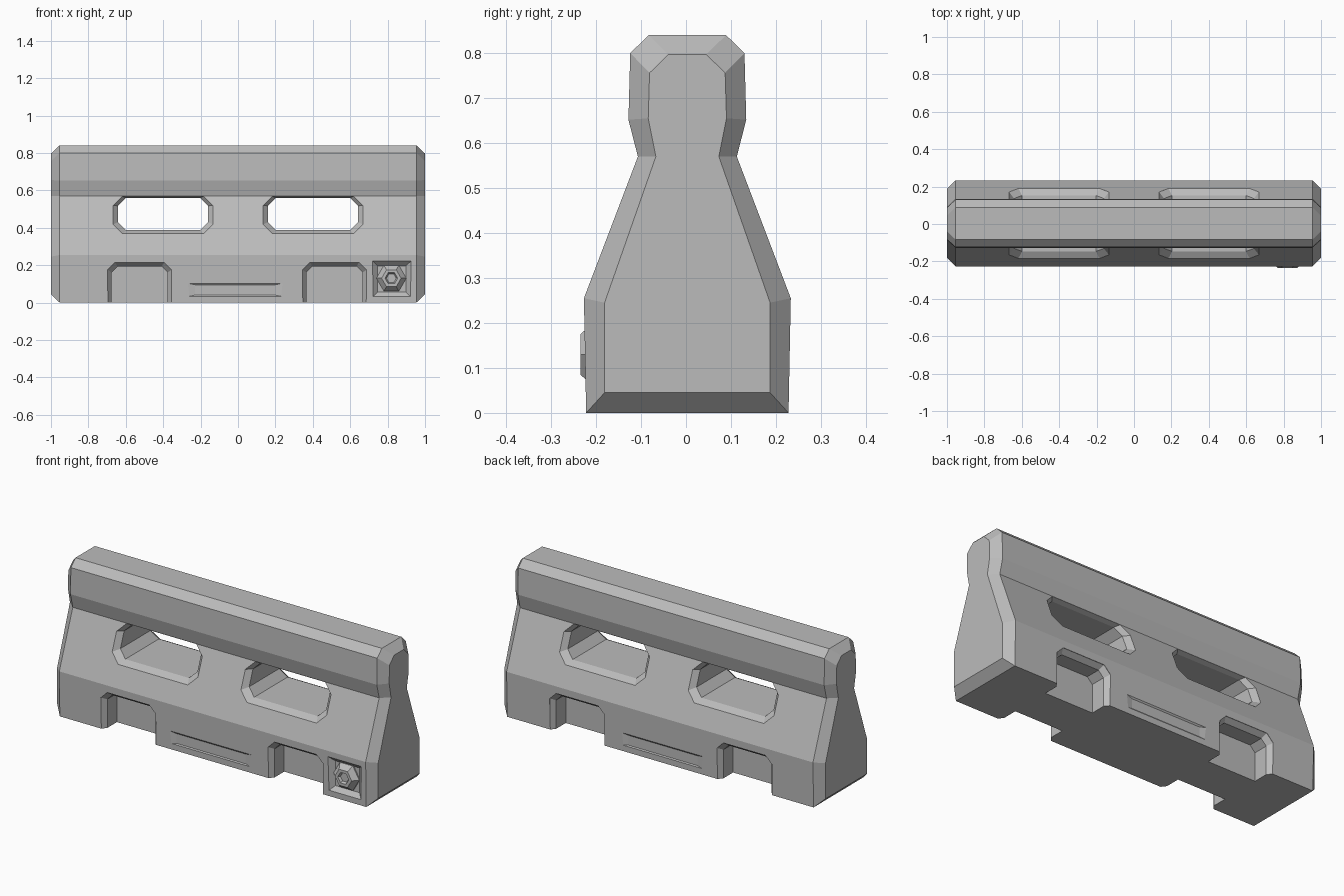
import bpy, bmesh, math

cube = bpy.data.objects.get("Cube")
if cube:
    bpy.data.objects.remove(cube, do_unlink=True)

concrete = bpy.data.materials.new("concrete_grey")
concrete.use_nodes = True
GREY = (0.5, 0.5, 0.5, 1)
concrete.diffuse_color = GREY
concrete.node_tree.nodes["Principled BSDF"].inputs["Base Color"].default_value = GREY


def loft(name, rings):
    """Closed solid skinned through rings of equal point count."""
    bm = bmesh.new()
    loops = [[bm.verts.new(p) for p in ring] for ring in rings]
    n = len(loops[0])
    for a, b in zip(loops, loops[1:]):
        for i in range(n):
            j = (i + 1) % n
            bm.faces.new((a[i], a[j], b[j], b[i]))
    bm.faces.new(loops[0])
    bm.faces.new(loops[-1])
    bmesh.ops.recalc_face_normals(bm, faces=bm.faces)
    mesh = bpy.data.meshes.new(name)
    bm.to_mesh(mesh)
    bm.free()
    mesh.materials.append(concrete)
    ob = bpy.data.objects.new(name, mesh)
    bpy.context.collection.objects.link(ob)
    return ob


def octagon(x0, x1, z0, z1, c):
    """Rectangle in x, z with chamfered corners."""
    return [(x0 + c, z0), (x1 - c, z0), (x1, z0 + c), (x1, z1 - c),
            (x1 - c, z1), (x0 + c, z1), (x0, z1 - c), (x0, z0 + c)]


def arch(x0, x1, z1, c):
    """Doorway outline open at the ground."""
    return [(x0, -0.05), (x1, -0.05), (x1, z1 - c), (x1 - c, z1),
            (x0 + c, z1), (x0, z1 - c)]


def rect(x0, x1, z0, z1):
    return [(x0, z0), (x1, z0), (x1, z1), (x0, z1)]


def at_depth(outline, y):
    """Place an x, z outline at a depth, which may depend on height."""
    return [(x, y(z) if callable(y) else y, z) for x, z in outline]


def cut(target, cutter):
    mod = target.modifiers.new(cutter.name, "BOOLEAN")
    mod.operation = "DIFFERENCE"
    mod.solver = "EXACT"
    mod.object = cutter
    cutter.hide_render = True
    cutter.hide_viewport = True
    cutter.display_type = "WIRE"


# Barrier body: bottle-shaped profile with smaller end faces
CENTRE = 0.003
outer = [(0.225, 0), (0.23, 0.255), (0.11, 0.57), (0.131, 0.652), (0.127, 0.8), (0.086, 0.84)]
inner = [(0.184, 0.045), (0.184, 0.245), (0.07, 0.57), (0.087, 0.655), (0.084, 0.756), (0.042, 0.797)]


def section(x, half):
    pts = half + [(-y, z) for y, z in reversed(half)]
    return [(x, y + CENTRE, z) for y, z in pts]


body = loft("barrier_body", [section(-1, inner), section(-0.954, outer),
                             section(0.954, outer), section(1, inner)])


# Flared windows through the sloping sides
def slope(offset, side):
    return lambda z: CENTRE + side * (0.23 - 0.381 * (z - 0.255) + offset)


for label, mid in (("right", -0.401), ("left", 0.401)):
    wide = octagon(mid - 0.267, mid + 0.267, 0.368, 0.569, 0.05)
    narrow = octagon(mid - 0.24, mid + 0.24, 0.388, 0.559, 0.042)
    cut(body, loft(label + "_window_cutter", [
        at_depth(wide, slope(0.05, -1)), at_depth(wide, slope(0, -1)),
        at_depth(narrow, slope(-0.03, -1)), at_depth(narrow, slope(-0.03, 1)),
        at_depth(wide, slope(0, 1)), at_depth(wide, slope(0.05, 1))]))

# Lifting pockets and shallow centre panels on both long sides
for face, side in (("front", -1), ("back", 1)):
    for label, mid in (("right", -0.526), ("left", 0.516)):
        wide = arch(mid - 0.171, mid + 0.171, 0.215, 0.04)
        narrow = arch(mid - 0.15, mid + 0.15, 0.193, 0.032)
        cut(body, loft(face + "_" + label + "_pocket_cutter", [
            at_depth(wide, CENTRE + side * 0.27), at_depth(wide, CENTRE + side * 0.227),
            at_depth(narrow, CENTRE + side * 0.2), at_depth(narrow, CENTRE + side * 0.115)]))
    cut(body, loft(face + "_panel_cutter", [
        at_depth(rect(-0.3, 0.27, 0.025, 0.11), CENTRE + side * 0.232),
        at_depth(rect(-0.23, 0.2, 0.04, 0.095), CENTRE + side * 0.221)]))

# Square recess for the bolt
cut(body, loft("bolt_recess_cutter", [
    at_depth(rect(0.715, 0.93, 0.025, 0.226), -0.23),
    at_depth(rect(0.747, 0.897, 0.057, 0.196), -0.2)]))


# Hexagonal bolt with a socket
def hexagon(radius, y):
    return [(0.82 + radius * math.cos(i * math.pi / 3), y,
             0.13 + radius * math.sin(i * math.pi / 3)) for i in range(6)]


loft("hex_bolt", [hexagon(0.08, -0.19), hexagon(0.08, -0.207), hexagon(0.052, -0.235),
                  hexagon(0.034, -0.235), hexagon(0.026, -0.222)])
